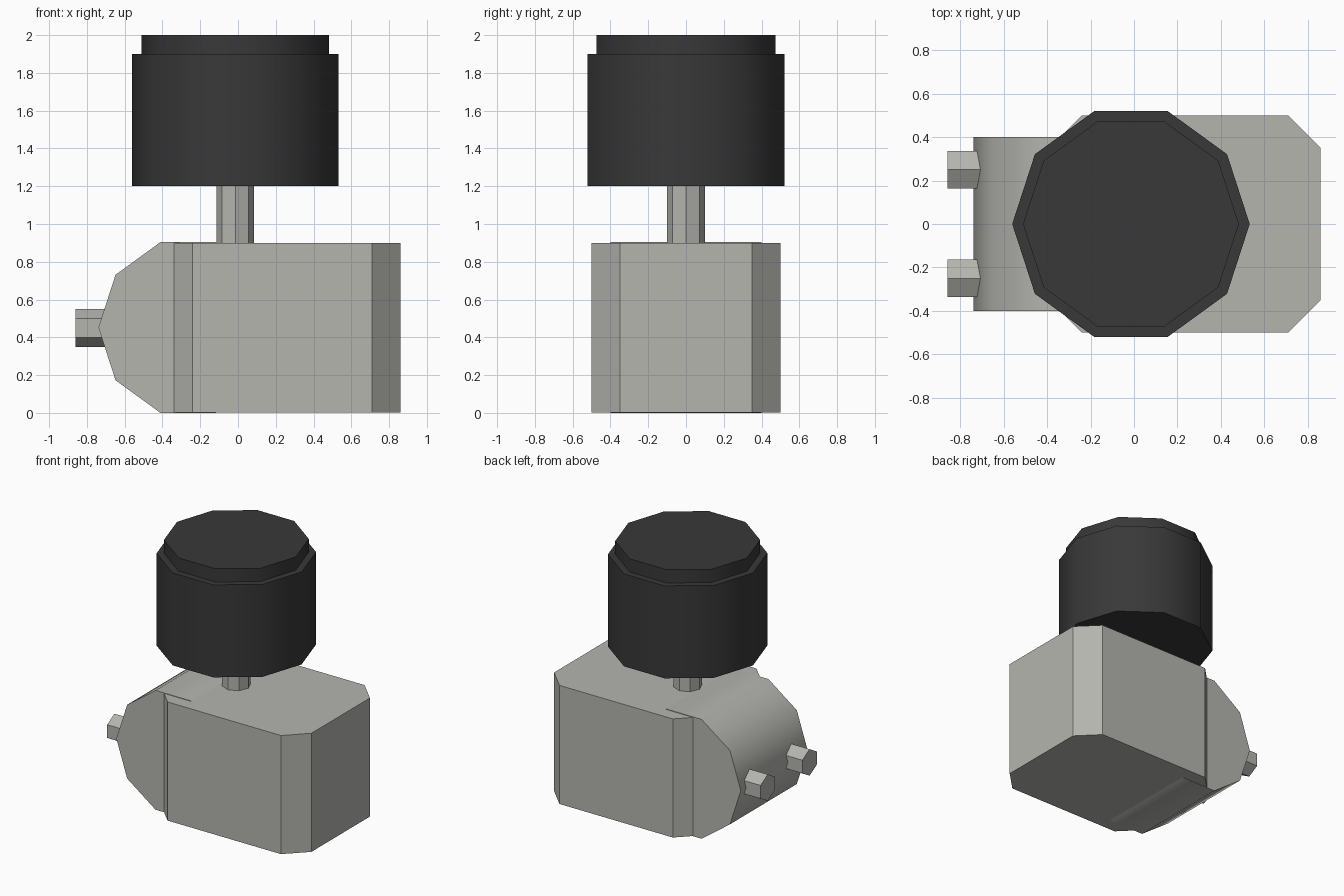
import bpy, bmesh, math
from mathutils import Vector

if "Cube" in bpy.data.objects:
    bpy.data.objects.remove(bpy.data.objects["Cube"])


def material(name, rgb):
    m = bpy.data.materials.new(name)
    m.diffuse_color = (*rgb, 1)
    m.use_nodes = True
    m.node_tree.nodes["Principled BSDF"].inputs["Base Color"].default_value = m.diffuse_color
    return m


GREY = material("warm grey metal", (0.46, 0.46, 0.43))
BLACK = material("black plastic", (0.04, 0.04, 0.04))
KNOB_X = -0.014


def prism(name, points, direction, mat, smooth=False):
    """Extrude a closed outline of 3D points along a direction."""
    bm = bmesh.new()
    base = bm.faces.new([bm.verts.new(p) for p in points])
    out = bmesh.ops.extrude_face_region(bm, geom=[base])
    moved = [g for g in out["geom"] if isinstance(g, bmesh.types.BMVert)]
    bmesh.ops.translate(bm, verts=moved, vec=Vector(direction))
    bmesh.ops.recalc_face_normals(bm, faces=bm.faces)
    mesh = bpy.data.meshes.new(name)
    bm.to_mesh(mesh)
    bm.free()
    mesh.materials.append(mat)
    obj = bpy.data.objects.new(name, mesh)
    bpy.context.collection.objects.link(obj)
    if smooth:
        bpy.ops.object.select_all(action="DESELECT")
        obj.select_set(True)
        bpy.context.view_layer.objects.active = obj
        bpy.ops.object.shade_smooth_by_angle(angle=math.radians(40))
    return obj


def ring(sides, r):
    """Regular polygon with its first corner on the first axis."""
    return [(r * math.cos(i * math.tau / sides), r * math.sin(i * math.tau / sides))
            for i in range(sides)]


def upright(name, sides, r, z0, z1, mat, smooth):
    pts = [(KNOB_X + a, b, z0) for a, b in ring(sides, r)]
    return prism(name, pts, (0, 0, z1 - z0), mat, smooth)


# Main housing: block with chamfered upright corners
half = [(0.86, 0.35), (0.71, 0.5), (-0.24, 0.5), (-0.39, 0.35)]
outline = half + [(x, -y) for x, y in reversed(half)]
prism("housing", [(x, y, 0.002) for x, y in outline], (0, 0, 0.898), GREY)

# Rounded end: ten-sided drum lying along y
drum = [(-0.264 + a, -0.4, 0.452 + b) for a, b in ring(10, 0.475)]
prism("rounded_end", drum, (0, 0.8, 0), GREY, True)

# Two hexagonal bolts sticking out of the rounded end
for side, y in (("front", -0.25), ("back", 0.25)):
    pts = [(-0.86, y + b, 0.45 + a) for a, b in ring(6, 0.1)]
    prism(side + "_bolt", pts, (0.3, 0, 0), GREY)

# Stem, knob and raised cap
upright("stem", 8, 0.1, 0.85, 1.22, GREY, False)
upright("knob", 10, 0.547, 1.2, 1.9, BLACK, True)
upright("knob_cap", 10, 0.497, 1.89, 2.0, BLACK, True)
